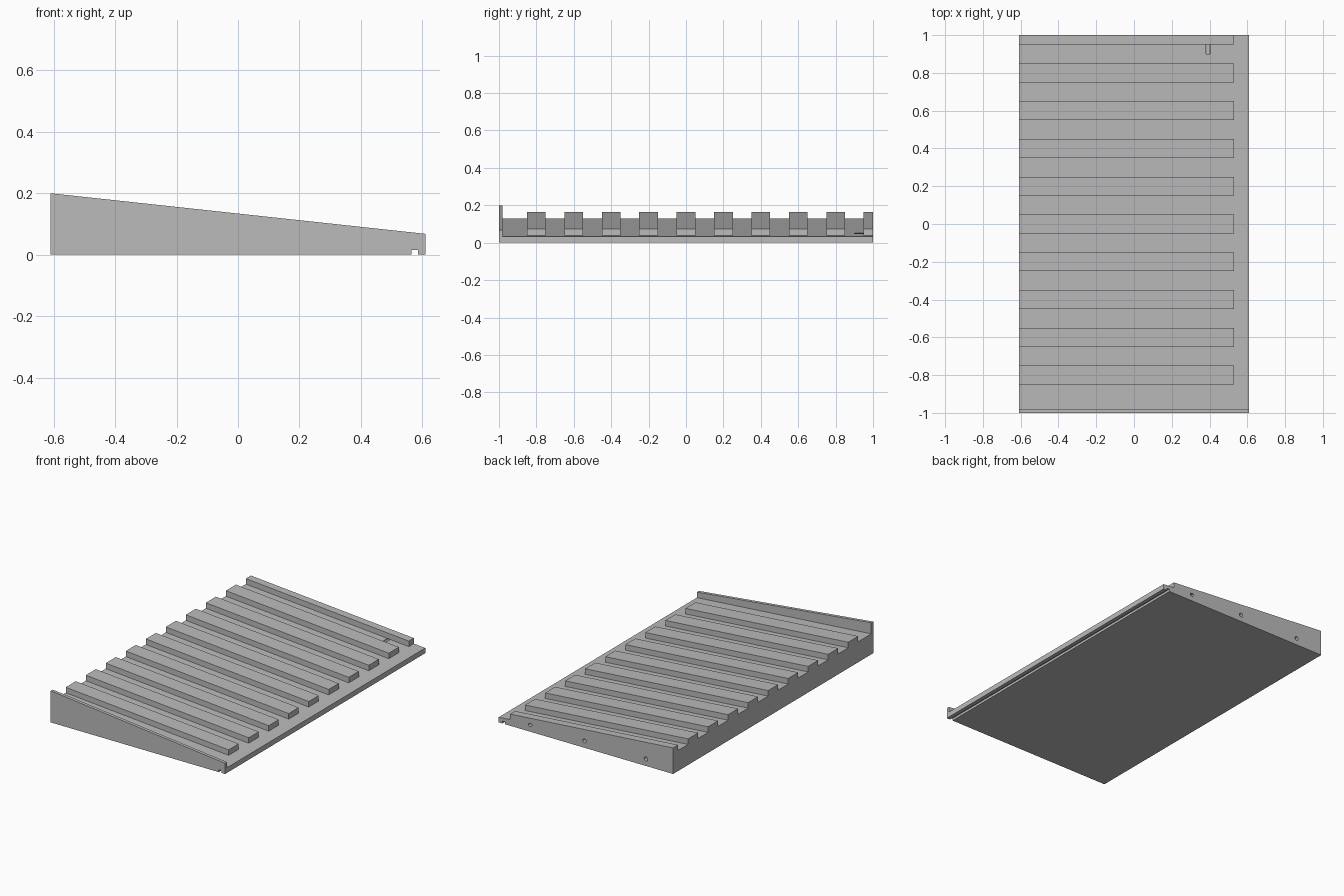
import bpy, bmesh, math

if "Cube" in bpy.data.objects:
    bpy.data.objects.remove(bpy.data.objects["Cube"])

HALF = 0.61                      # half width in x
BASE_L, BASE_R = 0.13, 0.033     # deck height at the left and right edges
RIB = 0.035                      # rib height above the deck

gray = bpy.data.materials.new("light gray")
gray.diffuse_color = (0.5, 0.5, 0.5, 1)
gray.use_nodes = True
gray.node_tree.nodes["Principled BSDF"].inputs["Base Color"].default_value = gray.diffuse_color


def deck(x):
    return BASE_L + (BASE_R - BASE_L) * (x + HALF) / (2 * HALF)


def extrude(name, profile, y0, y1):
    """Extrude an (x, z) profile along y."""
    bm = bmesh.new()
    face = bm.faces.new([bm.verts.new((x, y0, z)) for x, z in profile])
    moved = bmesh.ops.extrude_face_region(bm, geom=[face])["geom"]
    verts = [v for v in moved if isinstance(v, bmesh.types.BMVert)]
    bmesh.ops.translate(bm, verts=verts, vec=(0, y1 - y0, 0))
    bmesh.ops.recalc_face_normals(bm, faces=bm.faces)
    mesh = bpy.data.meshes.new(name)
    bm.to_mesh(mesh)
    bm.free()
    mesh.materials.append(gray)
    obj = bpy.data.objects.new(name, mesh)
    bpy.context.collection.objects.link(obj)
    return obj


def groove_notch(z_top):
    """Bottom outline, right to left, with the cable groove near the right edge."""
    return [(HALF, 0), (0.585, 0), (0.585, 0.015), (0.565, 0.015), (0.565, 0), (-HALF, 0)]


# Sloped base and the taller front side plate
bottom = groove_notch(0)
base = extrude("base", bottom + [(-HALF, BASE_L), (HALF, BASE_R)], -0.98, 1)
extrude("front_plate", bottom + [(-HALF, 0.20), (HALF, 0.068)], -1, -0.98)

# Ribs along the slope, the last one a half-width rib on the back edge
END = 0.53
rib_profile = [(-HALF, deck(-HALF)), (END, deck(END)),
               (END, deck(END) + RIB), (-HALF, deck(-HALF) + RIB)]
for i in range(9):
    y = -0.8 + 0.2 * i
    extrude(f"rib_{i + 1}", rib_profile, y - 0.05, y + 0.05)
extrude("back_rib", rib_profile, 0.95, 1)

# Blind dowel holes in the back face
R = 0.0125
for i, x in enumerate((0.39, 0.01, -0.42)):
    circle = [(x + R * math.cos(math.tau * k / 24), 0.044 + R * math.sin(math.tau * k / 24))
              for k in range(24)]
    cutter = extrude(f"hole_cutter_{i + 1}", circle, 0.9, 1.05)
    cutter.hide_render = True
    cutter.hide_set(True)
    mod = base.modifiers.new(f"hole_{i + 1}", "BOOLEAN")
    mod.operation = "DIFFERENCE"
    mod.solver = "EXACT"
    mod.object = cutter
